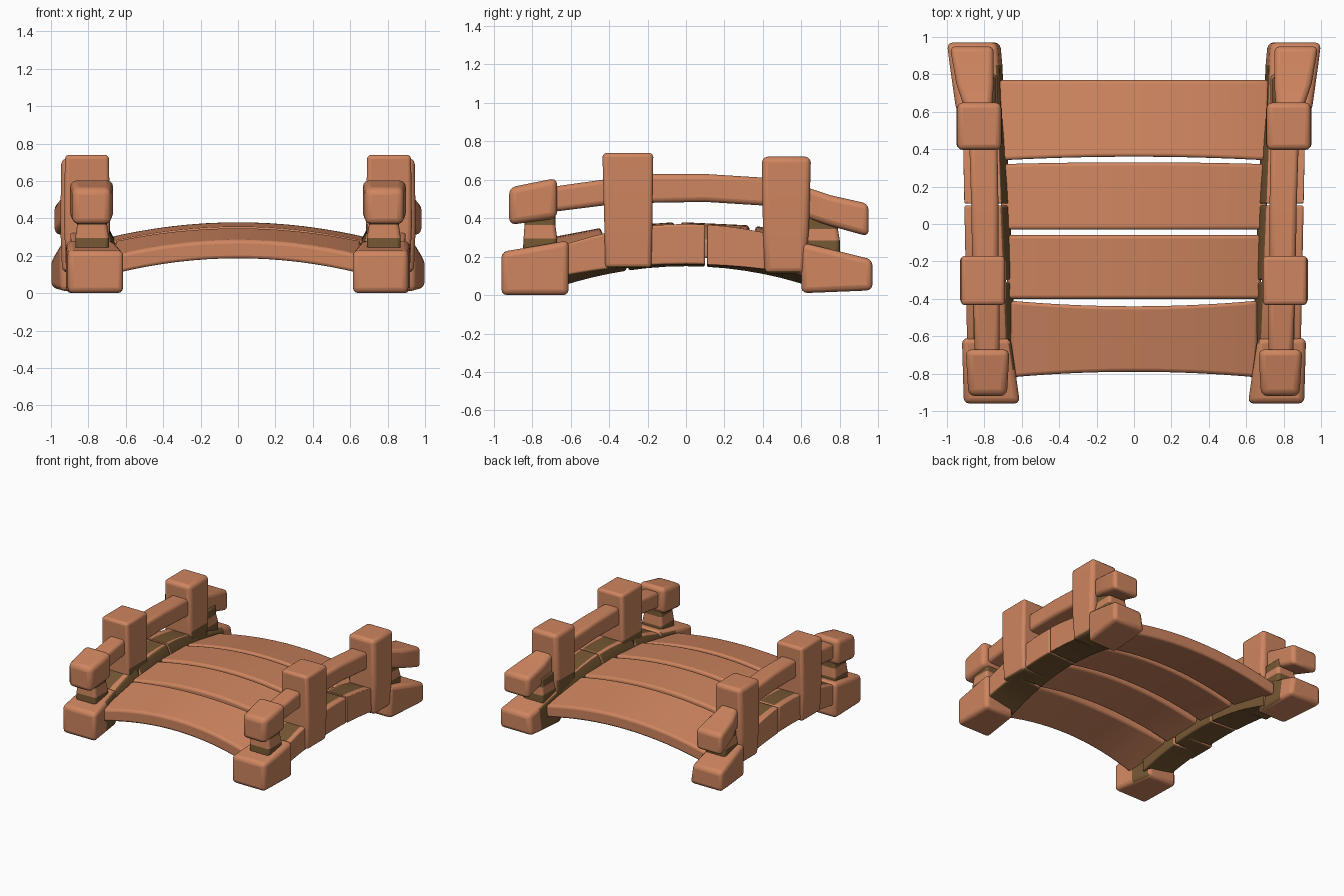
import bpy, bmesh, math

cube = bpy.data.objects.get("Cube")
if cube:
    bpy.data.objects.remove(cube, do_unlink=True)


def material(name, rgb):
    m = bpy.data.materials.new(name)
    m.use_nodes = True
    m.diffuse_color = (*rgb, 1)
    m.node_tree.nodes["Principled BSDF"].inputs["Base Color"].default_value = (*rgb, 1)
    return m


MATS = [material("warm_wood", (0.62, 0.235, 0.115)),
        material("mossy_brown", (0.18, 0.095, 0.033))]


def loft(name, rings, bevel=0.025, rule=None):
    """Skin equal rings of points, cap the ends, and round the edges."""
    bm = bmesh.new()
    loops = [[bm.verts.new(p) for p in ring] for ring in rings]
    n = len(loops[0])
    for a, b in zip(loops, loops[1:]):
        for i in range(n):
            j = (i + 1) % n
            bm.faces.new((a[i], a[j], b[j], b[i]))
    bm.faces.new(loops[0])
    bm.faces.new(loops[-1])
    bmesh.ops.recalc_face_normals(bm, faces=bm.faces)
    bm.normal_update()
    if rule:
        for f in bm.faces:
            f.material_index = int(rule(f.normal, f.calc_center_median()))
    mesh = bpy.data.meshes.new(name)
    bm.to_mesh(mesh)
    bm.free()
    for m in MATS:
        mesh.materials.append(m)
    ob = bpy.data.objects.new(name, mesh)
    bpy.context.collection.objects.link(ob)
    mod = ob.modifiers.new("rounded_edges", "BEVEL")
    mod.width = bevel
    mod.segments = 3
    mod.limit_method = "ANGLE"
    mod.angle_limit = math.radians(40)
    bpy.ops.object.select_all(action="DESELECT")
    bpy.context.view_layer.objects.active = ob
    ob.select_set(True)
    bpy.ops.object.shade_smooth_by_angle(angle=math.radians(40))


def along_y(s, sections, lean=0):
    """Rings from (y, inner x, outer x, bottom, top); lean tilts the inner face."""
    return [[(s * a, y, lo), (s * b, y, lo), (s * b, y, hi), (s * (a + lean), y, hi)]
            for y, a, b, lo, hi in sections]


def along_z(s, sections):
    """Rectangular rings from (z, inner x, outer x, front y, back y)."""
    return [[(s * a, f, z), (s * b, f, z), (s * b, k, z), (s * a, k, z)]
            for z, a, b, f, k in sections]


def deck_height(x, y):
    return 0.38 - 0.17 * x * x - 0.155 * y * y


# Arched deck planks: front y, back y, half width, bow of each edge
planks = [(-0.82, -0.41, 0.66, 0.03, -0.03), (-0.40, -0.06, 0.68, 0.0, 0.0),
          (-0.03, 0.32, 0.71, 0.0, 0.01), (0.34, 0.77, 0.72, 0.02, 0.0)]
for k, (front, back, half, bow_f, bow_b) in enumerate(planks):
    rings = []
    for i in range(17):
        t = i / 8 - 1
        x = half * t
        yf = front + bow_f * (1 - t * t)
        yb = back + bow_b * (1 - t * t)
        zf, zb = deck_height(x, yf), deck_height(x, yb)
        rings.append([(x, yf, zf - 0.1), (x, yb, zb - 0.1), (x, yb, zb), (x, yf, zf)])
    loft(f"deck_plank_{k + 1}", rings, 0.018)

for s, side in ((1, "left"), (-1, "right")):

    def beam_moss(n, c):
        # Inner and under faces, and the strip below the handrail
        under_rail = n.z > 0.5 and abs(abs(c.x) - 0.795) < 0.03
        return n.x * s < -0.35 or n.z < -0.6 or under_rail

    def post_moss(n, c):
        # Underside, and the inner face down by the deck
        return n.z < -0.6 or (n.x * s < -0.6 and c.z < 0.36)

    def foot_moss(n, c):
        # Inner face beside the deck
        return n.x * s < -0.6 and abs(c.y) < 0.8

    def joint_moss(n, c):
        # Bands where the short post meets its neighbours
        return not 0.28 < c.z < 0.35

    # Arched side beams in separate blocks, with a sloping inner shoulder
    spans = [(-0.66, -0.31), (-0.3, 0.1), (0.11, 0.5), (0.5, 0.68)]
    for k, (y0, y1) in enumerate(spans):
        rings = []
        for i in range(5):
            y = y0 + (y1 - y0) * i / 4
            a, b = 0.66 + 0.04 * y, 0.905 + 0.02 * y
            lo, hi = 0.16 - 0.15 * y * y, 0.37 - 0.27 * y * y
            rings.append([(s * a, y, lo - 0.01 - 0.1 * y * y), (s * b, y, lo),
                          (s * b, y, hi), (s * 0.86, y, hi), (s * 0.73, y, hi),
                          (s * (a + 0.045), y, hi), (s * a, y, hi - 0.09)])
        loft(f"{side}_side_beam_{k + 1}", rings, 0.012, beam_moss)

    # Foot blocks, splayed toward the back
    loft(f"{side}_front_foot", along_y(s, [(-0.96, 0.61, 0.91, 0, 0.225),
                                           (-0.78, 0.635, 0.915, 0, 0.255),
                                           (-0.61, 0.66, 0.92, 0, 0.285)]),
         0.03, foot_moss)
    loft(f"{side}_back_foot", along_y(s, [(0.6, 0.69, 0.95, 0.01, 0.275),
                                          (0.85, 0.7, 0.985, 0.02, 0.215),
                                          (0.97, 0.71, 1.0, 0.025, 0.185)], 0.025),
         0.03, foot_moss)

    # Tall posts
    loft(f"{side}_front_post", along_z(s, [(0.14, 0.69, 0.92, -0.42, -0.18),
                                           (0.37, 0.685, 0.93, -0.425, -0.175),
                                           (0.74, 0.69, 0.925, -0.435, -0.17)]),
         0.022, post_moss)
    loft(f"{side}_back_post", along_z(s, [(0.11, 0.71, 0.94, 0.41, 0.62),
                                          (0.35, 0.705, 0.95, 0.4, 0.64),
                                          (0.72, 0.71, 0.945, 0.395, 0.65)]),
         0.03, post_moss)

    # Short posts under the rail ends
    loft(f"{side}_front_short_post", along_z(s, [(0.2, 0.69, 0.87, -0.85, -0.67),
                                                 (0.295, 0.69, 0.87, -0.845, -0.67),
                                                 (0.365, 0.7, 0.86, -0.84, -0.68),
                                                 (0.44, 0.7, 0.86, -0.84, -0.68)]),
         0.02, joint_moss)
    loft(f"{side}_back_short_post", along_z(s, [(0.18, 0.73, 0.91, 0.62, 0.8),
                                                (0.285, 0.73, 0.91, 0.62, 0.8),
                                                (0.345, 0.74, 0.9, 0.63, 0.79),
                                                (0.42, 0.74, 0.9, 0.63, 0.79)]),
         0.02, joint_moss)

    # Handrail pieces between the posts
    loft(f"{side}_front_rail", along_y(s, [(-0.72, 0.72, 0.85, 0.43, 0.56),
                                           (-0.4, 0.72, 0.86, 0.47, 0.605)]), 0.025)
    loft(f"{side}_middle_rail", along_y(s, [(-0.2, 0.725, 0.865, 0.48, 0.63),
                                            (0.1, 0.725, 0.87, 0.485, 0.63),
                                            (0.42, 0.73, 0.88, 0.465, 0.61)]), 0.025)
    loft(f"{side}_back_rail", along_y(s, [(0.6, 0.76, 0.9, 0.41, 0.57),
                                          (0.75, 0.75, 0.95, 0.36, 0.52),
                                          (0.95, 0.75, 0.985, 0.305, 0.475)]), 0.03)

    # Block capping the front end of the handrail
    loft(f"{side}_rail_end_block", along_y(s, [(-0.92, 0.68, 0.885, 0.365, 0.56),
                                               (-0.67, 0.665, 0.9, 0.4, 0.61)]), 0.035)
